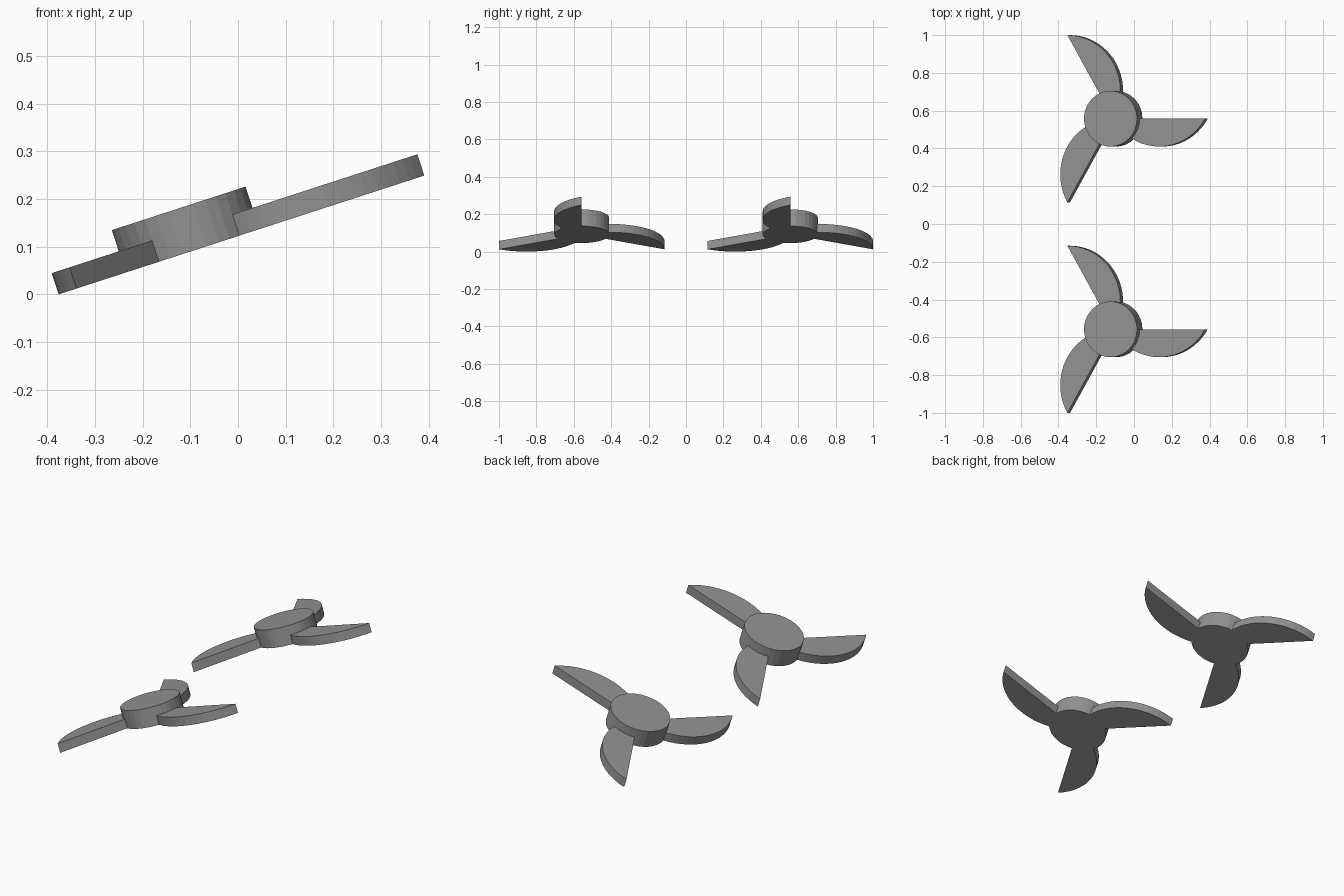
import bpy, bmesh
from math import cos, sin, radians, asin, degrees, sqrt

if "Cube" in bpy.data.objects:
    bpy.data.objects.remove(bpy.data.objects["Cube"])

R = 0.295            # radius of the blade's curved edge
HUB = R / 2          # hub radius
TIP = R * sqrt(3)    # hub centre to blade tip
T = 0.0468           # blade thickness (the hub is twice as thick)
TILT = radians(18)
ROOT = 60 - degrees(asin(0.25))   # angle where the curved edge meets the hub


def polar(r, deg, cx=0, cy=0):
    return cx + r * cos(radians(deg)), cy + r * sin(radians(deg))


def turn(p, deg):
    c, s = cos(radians(deg)), sin(radians(deg))
    return p[0] * c - p[1] * s, p[0] * s + p[1] * c


def arc_angles(a, b, n):
    return [a + (b - a) * i / n for i in range(n + 1)]


def rotor_mesh():
    bm = bmesh.new()
    rim, blades = [], []
    for turn_deg in (0, 120, 240):
        def add(p):
            x, y = turn(p, turn_deg)
            return bm.verts.new((x, y, 0))
        # hub rim: part covered by the blade root, then the free part
        root = [add(polar(HUB, a)) for a in arc_angles(-ROOT, 0, 4)]
        free = [add(polar(HUB, a)) for a in arc_angles(0, 120 - ROOT, 7)[1:-1]]
        rim += root + free
        # curved edge from hub to tip
        start = 210 + 2 * degrees(asin(0.25))
        edge = [add(polar(R, a, TIP / 2, R / 2))
                for a in arc_angles(start, 330, 16)[1:]]
        blades.append([root[0]] + edge + root[:0:-1])
    bm.faces.new(rim)
    for b in blades:
        bm.faces.new(b)
    bottom = list(bm.faces)
    hub_verts = len(rim)

    # thicken everything, then raise the hub once more
    res = bmesh.ops.extrude_face_region(bm, geom=bottom, use_keep_orig=True)
    bmesh.ops.translate(bm, vec=(0, 0, T),
                        verts=[g for g in res["geom"] if isinstance(g, bmesh.types.BMVert)])
    top = next(g for g in res["geom"]
               if isinstance(g, bmesh.types.BMFace) and len(g.verts) == hub_verts)
    res = bmesh.ops.extrude_face_region(bm, geom=[top])
    bmesh.ops.translate(bm, vec=(0, 0, T),
                        verts=[g for g in res["geom"] if isinstance(g, bmesh.types.BMVert)])
    # one clean underside
    bmesh.ops.dissolve_faces(bm, faces=[f for f in bm.faces
                                        if all(abs(v.co.z) < 1e-6 for v in f.verts)])
    bmesh.ops.recalc_face_normals(bm, faces=bm.faces)
    me = bpy.data.meshes.new("propeller")
    bm.to_mesh(me)
    bm.free()
    return me


# dark grey finish
dark = bpy.data.materials.new("dark_grey")
dark.diffuse_color = (0.29, 0.29, 0.29, 1)
dark.use_nodes = True
dark.node_tree.nodes["Principled BSDF"].inputs["Base Color"].default_value = dark.diffuse_color

# two identical tilted propellers
mesh = rotor_mesh()
mesh.materials.append(dark)
for name, y in (("front_propeller", -0.5575), ("back_propeller", 0.5575)):
    ob = bpy.data.objects.new(name, mesh)
    bpy.context.collection.objects.link(ob)
    ob.location = (-0.0955, y, R * sin(TILT))
    ob.rotation_euler = (0, -TILT, 0)
